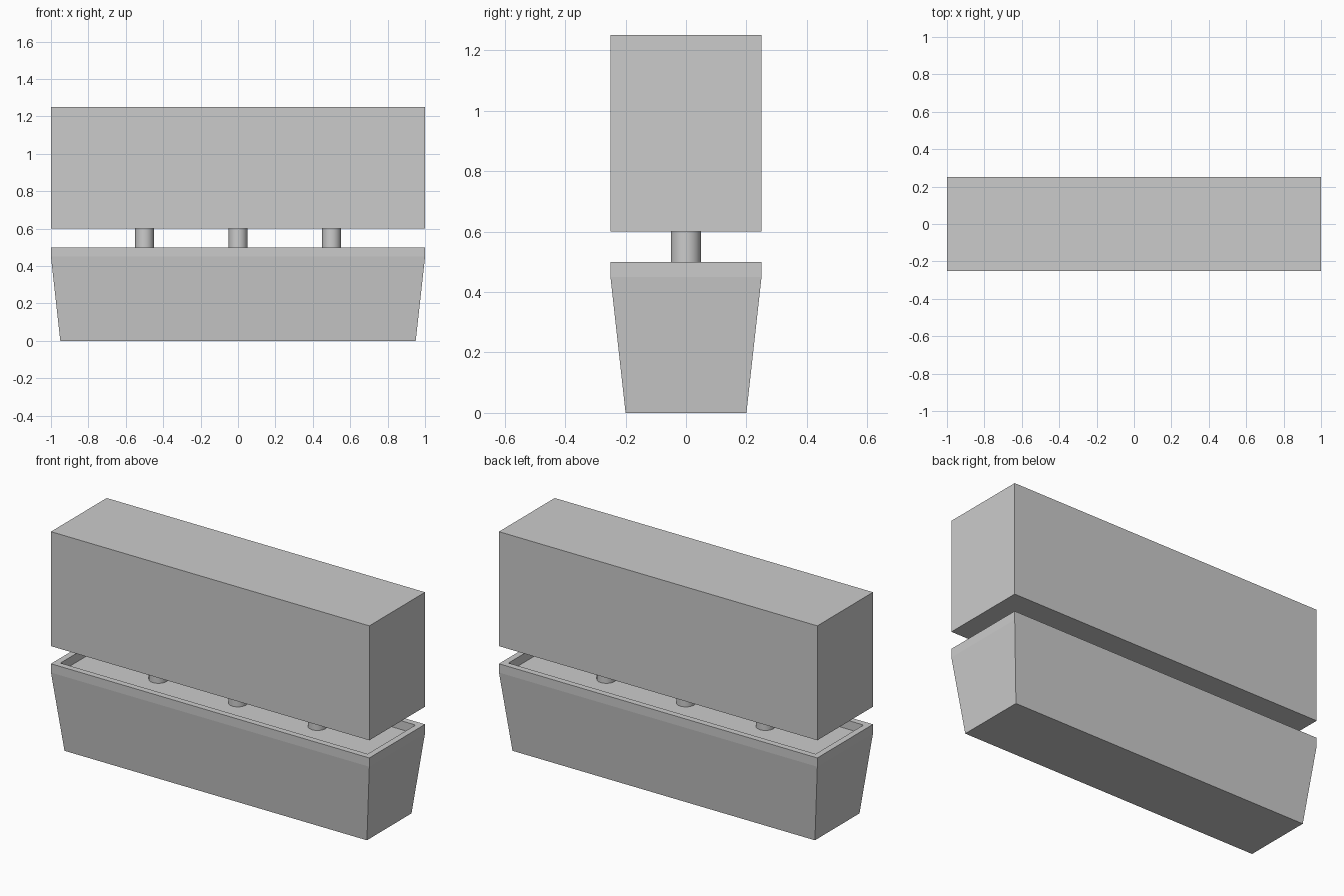
import bpy, bmesh

if "Cube" in bpy.data.objects:
    bpy.data.objects.remove(bpy.data.objects["Cube"])

RIM, SOIL_Z = 0.035, 0.45


def add_object(name, bm):
    bmesh.ops.recalc_face_normals(bm, faces=bm.faces)
    mesh = bpy.data.meshes.new(name)
    bm.to_mesh(mesh)
    bm.free()
    obj = bpy.data.objects.new(name, mesh)
    bpy.context.collection.objects.link(obj)
    return obj


def loft(name, sections):
    """Stack rectangles (half x, half y, z) into a closed skin."""
    bm = bmesh.new()
    rings = [[bm.verts.new((sx * hx, sy * hy, z))
              for sx, sy in ((-1, -1), (1, -1), (1, 1), (-1, 1))]
             for hx, hy, z in sections]
    for a, b in zip(rings, rings[1:]):
        for i in range(4):
            j = (i + 1) % 4
            bm.faces.new((a[i], a[j], b[j], b[i]))
    bm.faces.new(rings[0][::-1])
    bm.faces.new(rings[-1])
    return add_object(name, bm)


# Tapered trough with a straight lip, an inset rim and a recessed soil bed
loft("planter_box", [(0.95, 0.20, 0), (1, 0.25, 0.45), (1, 0.25, 0.5),
                     (1 - RIM, 0.25 - RIM, 0.5), (1 - RIM, 0.25 - RIM, SOIL_Z)])

# Clipped hedge block
loft("hedge", [(1, 0.25, 0.6), (1, 0.25, 1.25)])

# Three short trunks between soil and hedge
for i, x in enumerate((-0.5, 0, 0.5)):
    bpy.ops.mesh.primitive_cylinder_add(vertices=24, radius=0.05, depth=0.6 - SOIL_Z,
                                        location=(x, 0, (0.6 + SOIL_Z) / 2))
    bpy.context.object.name = f"trunk_{i + 1}"
    bpy.ops.object.shade_smooth_by_angle()
